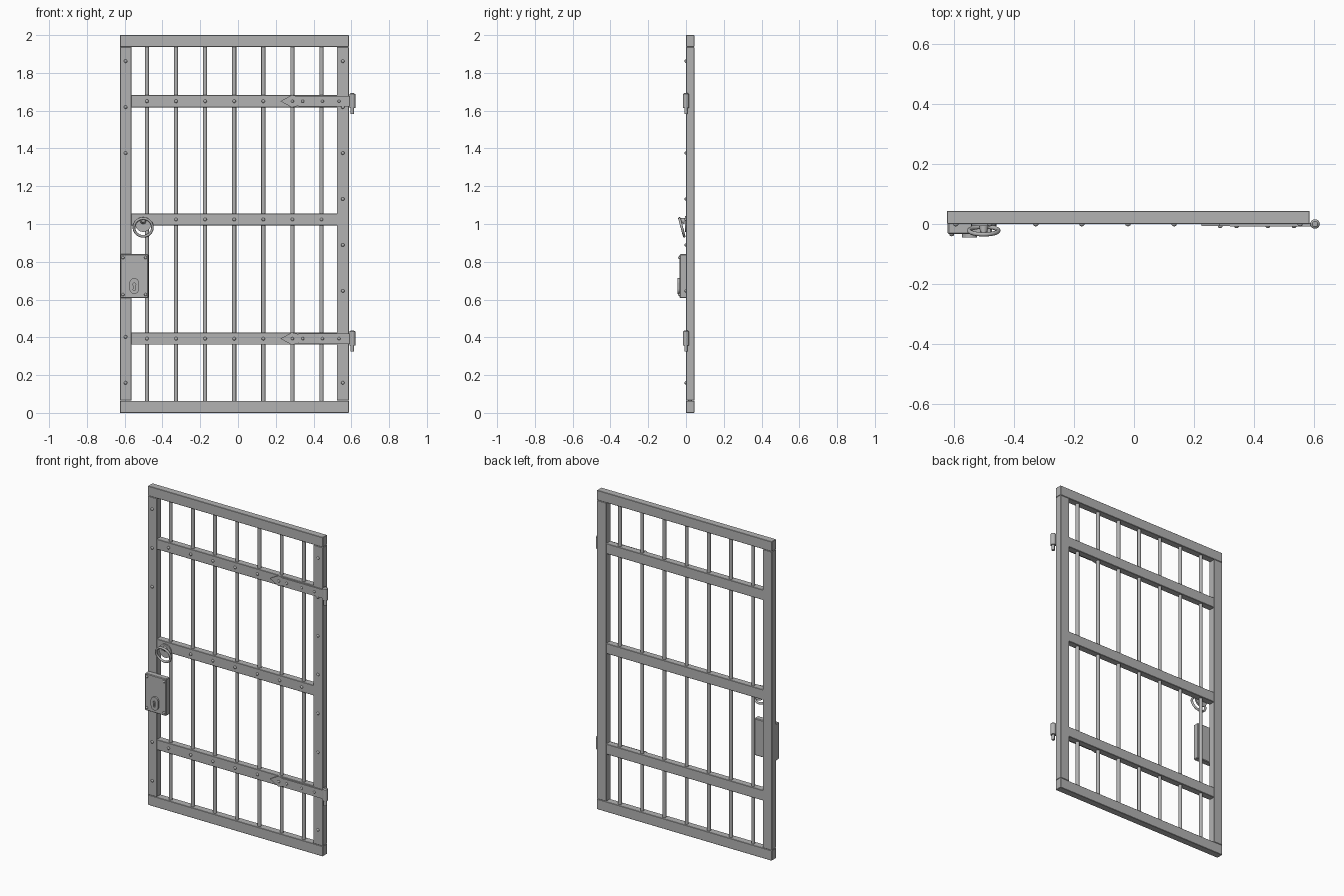
import bpy, bmesh, math
from mathutils import Matrix, Vector

if "Cube" in bpy.data.objects:
    bpy.data.objects.remove(bpy.data.objects["Cube"], do_unlink=True)

iron = bpy.data.materials.new("grey_iron")
iron.use_nodes = True
iron.diffuse_color = (0.45, 0.45, 0.45, 1)
iron.node_tree.nodes["Principled BSDF"].inputs["Base Color"].default_value = (0.45, 0.45, 0.45, 1)


def finish(name, bm, smooth=False, bevel=0):
    bmesh.ops.recalc_face_normals(bm, faces=bm.faces[:])
    mesh = bpy.data.meshes.new(name)
    bm.to_mesh(mesh)
    bm.free()
    mesh.materials.append(iron)
    ob = bpy.data.objects.new(name, mesh)
    bpy.context.collection.objects.link(ob)
    if bevel:
        mod = ob.modifiers.new("soft_edge", "BEVEL")
        mod.width = bevel
        mod.segments = 1
    if smooth:
        bpy.ops.object.select_all(action="DESELECT")
        ob.select_set(True)
        bpy.context.view_layer.objects.active = ob
        bpy.ops.object.shade_smooth_by_angle(angle=math.radians(40))
    return ob


def box(name, x0, x1, y0, y1, z0, z1, bevel=0.002):
    bm = bmesh.new()
    size = Matrix.Diagonal((x1 - x0, y1 - y0, z1 - z0, 1))
    place = Matrix.Translation(((x0 + x1) / 2, (y0 + y1) / 2, (z0 + z1) / 2))
    bmesh.ops.create_cube(bm, size=1, matrix=place @ size)
    return finish(name, bm, bevel=bevel)


def add_rod(bm, a, b, r, r2=None, sides=16):
    a, b = Vector(a), Vector(b)
    turn = (b - a).to_track_quat("Z", "Y").to_matrix().to_4x4()
    bmesh.ops.create_cone(bm, cap_ends=True, segments=sides, radius1=r,
                          radius2=r if r2 is None else r2, depth=(b - a).length,
                          matrix=Matrix.Translation((a + b) / 2) @ turn)


def plate(name, outline, y0, y1):
    bm = bmesh.new()
    face = bm.faces.new([bm.verts.new((x, y0, z)) for x, z in outline])
    out = bmesh.ops.extrude_face_region(bm, geom=[face])["geom"]
    bmesh.ops.translate(bm, vec=(0, y1 - y0, 0),
                        verts=[g for g in out if isinstance(g, bmesh.types.BMVert)])
    return finish(name, bm)


def rivets(name, spots, y=0.0, r=0.009):
    bm = bmesh.new()
    for x, z in spots:
        place = Matrix.Translation((x, y, z)) @ Matrix.Diagonal((1, 0.9, 1, 1))
        bmesh.ops.create_uvsphere(bm, u_segments=12, v_segments=8, radius=r, matrix=place)
    finish(name, bm, smooth=True)


def ring(name, centre, radius, tube, tilt, around=40, sides=10):
    bm = bmesh.new()
    loops = []
    for i in range(around):
        a = 2 * math.pi * i / around
        loop = []
        for j in range(sides):
            b = 2 * math.pi * j / sides
            d = radius + tube * math.cos(b)
            loop.append(bm.verts.new((d * math.cos(a), tube * math.sin(b), d * math.sin(a))))
        loops.append(loop)
    for i in range(around):
        p, q = loops[i], loops[(i + 1) % around]
        for j in range(sides):
            k = (j + 1) % sides
            bm.faces.new((p[j], p[k], q[k], q[j]))
    bm.transform(Matrix.Translation(centre) @ Matrix.Rotation(tilt, 4, "X"))
    finish(name, bm, smooth=True)


LEFT, RIGHT, DEPTH = -0.625, 0.587, 0.044
RAILS = (0.393, 1.024, 1.65)
HINGES = (RAILS[0], RAILS[2])
BARS = [-0.482 + 0.154 * i for i in range(7)]

# Outer frame
box("top_rail", LEFT, RIGHT, 0, DEPTH, 1.938, 2)
box("bottom_rail", LEFT, RIGHT, 0, DEPTH, 0, 0.064)
box("lock_stile", LEFT, -0.564, 0, DEPTH, 0.065, 1.937)
box("hinge_stile", 0.523, RIGHT, 0, DEPTH, 0.065, 1.937)

# Cross rails
for i, z in enumerate(RAILS):
    box(f"cross_rail_{i + 1}", -0.566, 0.525, 0.001, DEPTH - 0.001, z - 0.032, z + 0.032)

# Upright bars
bm = bmesh.new()
for x in BARS:
    add_rod(bm, (x, 0.022, 0.05), (x, 0.022, 1.95), 0.011)
finish("upright_bars", bm, smooth=True)

# Rivets on rails and stiles
rivets("rail_rivets", [(x, z) for z in RAILS for x in BARS
                       if not (z in HINGES and x > 0.2) and not (z == RAILS[1] and x < -0.4)])
heights = [0.159 + 0.2433 * i for i in range(8)]
rivets("lock_stile_rivets", [(-0.595, z) for z in heights if not 0.5 < z < 1.2])
rivets("hinge_stile_rivets", [(0.555, z) for z in heights if abs(z - 0.402) > 0.05])

# Strap hinges with pointed ends, knuckles and pins
for i, z in enumerate(HINGES):
    plate(f"hinge_strap_{i + 1}", [(0.32, z - 0.027), (0.605, z - 0.027),
                                   (0.605, z + 0.027), (0.32, z + 0.027)], -0.008, 0.003)
    plate(f"hinge_point_{i + 1}", [(0.225, z), (0.285, z - 0.033), (0.32, z - 0.024),
                                   (0.32, z + 0.024), (0.285, z + 0.033)], -0.007, 0.003)
    rivets(f"hinge_rivets_{i + 1}", [(x, z) for x in (0.288, 0.343, 0.447, 0.535)], -0.007, 0.008)
    bm = bmesh.new()
    add_rod(bm, (0.605, 0, z - 0.035), (0.605, 0, z + 0.037), 0.016)
    add_rod(bm, (0.605, 0, z + 0.037), (0.605, 0, z + 0.043), 0.016, 0.009)
    add_rod(bm, (0.605, 0, z - 0.068), (0.605, 0, z - 0.035), 0.009)
    finish(f"hinge_knuckle_{i + 1}", bm, smooth=True)

# Lock box with corner rivets
box("lock_box", -0.623, -0.475, -0.034, 0.004, 0.608, 0.84, 0.004)
rivets("lock_rivets", [(x, z) for x in (-0.609, -0.489) for z in (0.626, 0.822)], -0.034, 0.008)

# Round-topped keyhole plate with a cut keyhole
KX, KZ = -0.549, 0.688
arch = [(KX + 0.025 * math.cos(a), KZ + 0.025 * math.sin(a))
        for a in (math.pi * i / 12 for i in range(13))]
foot = [(KX + 0.025 * math.cos(a), 0.655 + 0.025 * math.sin(a))
        for a in (math.pi * (1 + i / 12) for i in range(13))]
keyhole_plate = plate("keyhole_plate", arch + foot, -0.045, -0.033)
hole = [(KX + 0.008 * math.cos(a), KZ - 0.008 + 0.008 * math.sin(a))
        for a in (math.radians(-60 + 30 * i) for i in range(11))]
cutter = plate("keyhole_cutter", hole + [(KX - 0.006, 0.65), (KX + 0.006, 0.65)], -0.06, -0.036)
cutter.hide_render = True
cutter.hide_set(True)
cut = keyhole_plate.modifiers.new("keyhole", "BOOLEAN")
cut.operation = "DIFFERENCE"
cut.object = cutter

# Ring handle on a round mount
bm = bmesh.new()
add_rod(bm, (-0.502, 0.004, 1.0), (-0.502, -0.006, 1.0), 0.042, sides=24)
add_rod(bm, (-0.502, -0.006, 1.015), (-0.502, -0.03, 1.02), 0.016, 0.011)
finish("handle_mount", bm, smooth=True)
ring("handle_ring", (-0.502, -0.022, 0.982), 0.049, 0.007, math.radians(15))
